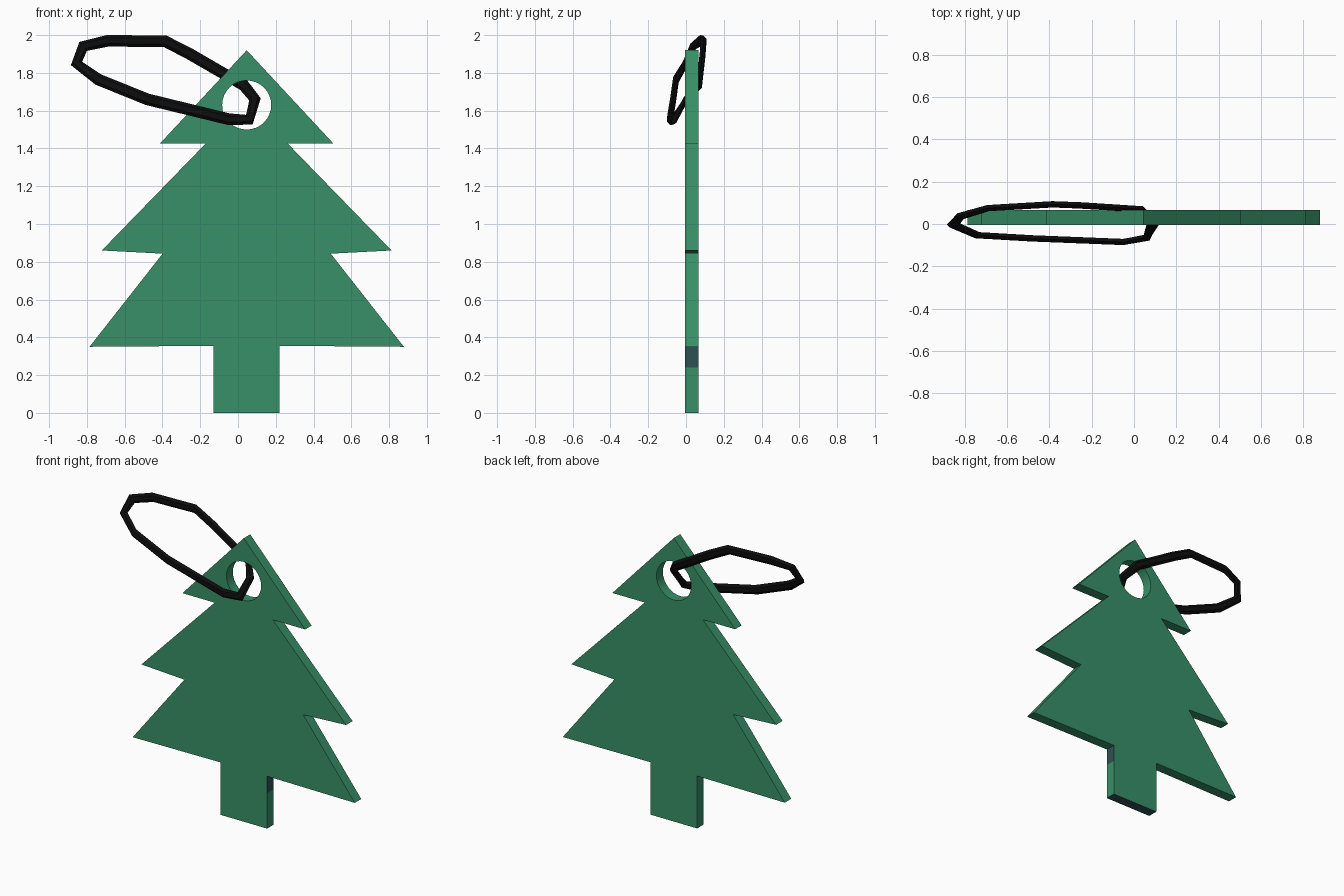
import bpy, bmesh, math
from mathutils import Vector

if "Cube" in bpy.data.objects:
    bpy.data.objects.remove(bpy.data.objects["Cube"])


def material(name, color):
    m = bpy.data.materials.new(name)
    m.diffuse_color = (*color, 1)
    m.use_nodes = True
    m.node_tree.nodes["Principled BSDF"].inputs["Base Color"].default_value = m.diffuse_color
    return m


def finish(bm, name, mats):
    bmesh.ops.recalc_face_normals(bm, faces=bm.faces)
    me = bpy.data.meshes.new(name)
    bm.to_mesh(me)
    bm.free()
    for m in mats:
        me.materials.append(m)
    ob = bpy.data.objects.new(name, me)
    bpy.context.collection.objects.link(ob)
    bpy.ops.object.select_all(action='DESELECT')
    ob.select_set(True)
    bpy.context.view_layer.objects.active = ob
    bpy.ops.object.shade_smooth_by_angle(angle=math.radians(35))
    return ob


green = material("tree_green", (0.04, 0.28, 0.14))
slate = material("dark_slate", (0.03, 0.08, 0.085))
black = material("cord_black", (0.004, 0.004, 0.004))

# Flat tree plate: half outline mirrored about its axis, with a round hole
CX, Y0, Y1 = 0.046, -0.004, 0.065
half = [(0.175, 0), (0.175, 0.24), (0.175, 0.355), (0.832, 0.35), (0.445, 0.843),
        (0.767, 0.86), (0.218, 1.425), (0.46, 1.425)]
outline = half + [(0, 1.92)] + [(-x, z) for x, z in reversed(half)]
hole = [(0.13 * math.cos(a), 1.63 + 0.13 * math.sin(a))
        for a in (i * math.tau / 32 for i in range(32))]
bm = bmesh.new()
edges = []
for pts in (outline, hole):
    vs = [bm.verts.new((CX + x, Y0, z)) for x, z in pts]
    edges += [bm.edges.new((vs[i - 1], vs[i])) for i in range(len(vs))]
bmesh.ops.triangle_fill(bm, use_beauty=True, use_dissolve=False,
                        edges=edges, normal=(0, -1, 0))
# Drop any triangles that cover the hole
bad = [f for f in bm.faces
       if math.hypot(f.calc_center_median().x - CX, f.calc_center_median().z - 1.63) < 0.125
       and all(math.hypot(v.co.x - CX, v.co.z - 1.63) < 0.131 for v in f.verts)]
if bad:
    bmesh.ops.delete(bm, geom=bad, context='FACES_ONLY')
ext = bmesh.ops.extrude_face_region(bm, geom=bm.faces[:], use_keep_orig=True)
bmesh.ops.translate(bm, vec=(0, Y1 - Y0, 0),
                    verts=[g for g in ext['geom'] if isinstance(g, bmesh.types.BMVert)])
# Dark trunk base and dark patch on the right trunk side
bm.normal_update()
for f in bm.faces:
    c = f.calc_center_median()
    patch = abs(f.normal.x) > 0.9 and c.x > 0.2 and 0.24 < c.z < 0.355
    if c.z < 0.001 or patch:
        f.material_index = 1
finish(bm, "tree_plate", [green, slate])

# Hanging cord: closed six-sided band along a low-poly path
path = [Vector(p) for p in [
    (-0.855, -0.003, 1.85), (-0.82, 0.037, 1.94), (-0.69, 0.075, 1.97),
    (-0.385, 0.093, 1.967), (-0.255, 0.088, 1.90), (0.03, 0.07, 1.735),
    (0.09, 0.0, 1.66), (0.06, -0.065, 1.552), (-0.05, -0.085, 1.555),
    (-0.48, -0.068, 1.66), (-0.74, -0.053, 1.765)]]
bm = bmesh.new()
rings, n = [], len(path)
for i, p in enumerate(path):
    t = ((p - path[i - 1]).normalized() + (path[(i + 1) % n] - p).normalized()).normalized()
    v = Vector((0, 1, 0))
    v = (v - t * v.dot(t)).normalized()
    u = t.cross(v)
    rings.append([bm.verts.new(p + u * 0.031 * math.cos(a) + v * 0.017 * math.sin(a))
                  for a in (k * math.tau / 6 for k in range(6))])
for i in range(n):
    a, b = rings[i - 1], rings[i]
    for k in range(6):
        bm.faces.new((a[k - 1], a[k], b[k], b[k - 1]))
finish(bm, "hanging_cord", [black])
